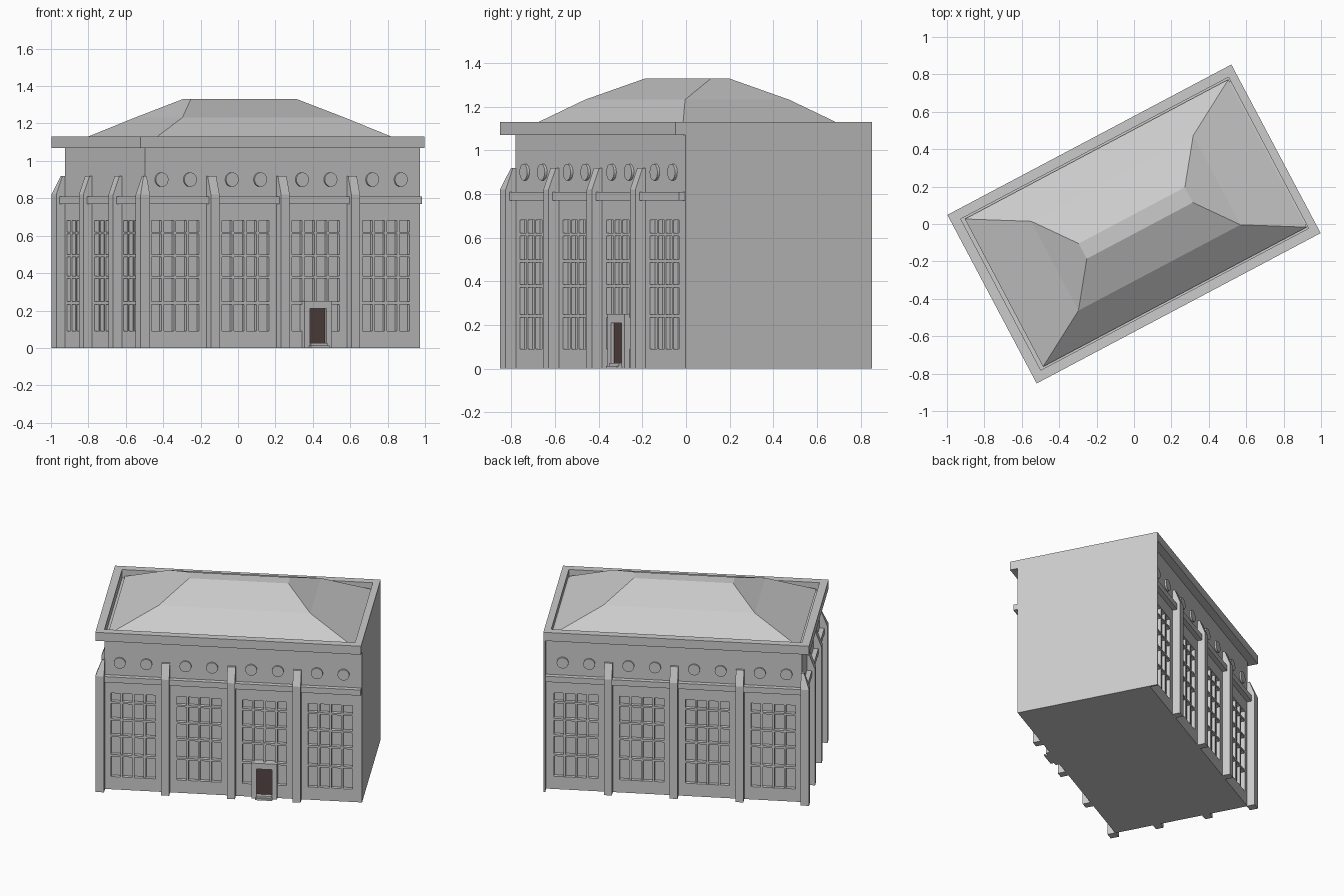
import bpy, bmesh, math
from mathutils import Matrix

if "Cube" in bpy.data.objects:
    bpy.data.objects.remove(bpy.data.objects["Cube"])

ROT = Matrix.Rotation(math.radians(27.9), 4, 'Z')
U0, U1, V = -0.806, 0.859, 0.457      # wall planes in the building's own axes
OUT = 0.053                           # overhang of cornice and buttresses
TOP = 1.07                            # underside of the cornice

# each facade maps (along, outward, height) to building axes
SIDES = {
    "front": lambda a, d, z: (a, -V - d, z),
    "back": lambda a, d, z: (a, V + d, z),
    "left": lambda a, d, z: (U0 - d, a, z),
}
WORLD = lambda x, y, z: (x, y, z)


def loft(bm, rects, f=WORLD):
    """Solid through stacked rectangles (a0, a1, b0, b1, z)."""
    rings = []
    for a0, a1, b0, b1, z in rects:
        pts = [(a0, b0), (a1, b0), (a1, b1), (a0, b1)]
        rings.append([bm.verts.new(f(a, b, z)) for a, b in pts])
    for lo, hi in zip(rings, rings[1:]):
        for i in range(4):
            j = (i + 1) % 4
            bm.faces.new((lo[i], lo[j], hi[j], hi[i]))
    bm.faces.new(rings[0][::-1])
    bm.faces.new(rings[-1])


def box(bm, a0, a1, b0, b1, z0, z1, f=WORLD):
    loft(bm, [(a0, a1, b0, b1, z0), (a0, a1, b0, b1, z1)], f)


def disc(bm, f, a, z, r, d0, d1, n=20):
    ang = [2 * math.pi * i / n for i in range(n)]
    lo, hi = [[bm.verts.new(f(a + r * math.cos(t), d, z + r * math.sin(t)))
               for t in ang] for d in (d0, d1)]
    bm.faces.new(lo)
    bm.faces.new(hi)
    for i in range(n):
        j = (i + 1) % n
        bm.faces.new((lo[i], lo[j], hi[j], hi[i]))


def finish(bm, name, color=None):
    bmesh.ops.recalc_face_normals(bm, faces=bm.faces)
    me = bpy.data.meshes.new(name)
    bm.to_mesh(me)
    bm.free()
    ob = bpy.data.objects.new(name, me)
    bpy.context.collection.objects.link(ob)
    ob.matrix_world = ROT
    if color:
        mat = bpy.data.materials.new(name)
        mat.diffuse_color = color
        mat.use_nodes = True
        mat.node_tree.nodes["Principled BSDF"].inputs["Base Color"].default_value = mat.diffuse_color
        me.materials.append(mat)
    return ob


# core behind the window openings
REC = 0.025
bm = bmesh.new()
box(bm, U0 + REC, U1 - 0.003, -V + REC, V - REC, 0, 1.09)
finish(bm, "core")

# blank end wall
bm = bmesh.new()
box(bm, U1 - 0.012, U1, -V, V + OUT, 0, TOP)
finish(bm, "end_wall")

# bays: centre positions and window half width per facade
LONG = ([-0.621, -0.196, 0.229, 0.654], 0.143, U0, U1 - 0.005)
SHORT = ([-0.328, 0, 0.328], 0.115, -V, V)
ROWS = [(0.09, 0.233), (0.247, 0.371), (0.385, 0.486), (0.50, 0.608), (0.621, 0.681)]
GAP = 0.014


def facade(side, bays, half, start, end):
    f = SIDES[side]
    bm = bmesh.new()
    # solid piers between window openings
    edges = [start] + [c + s * half for c in bays for s in (-1, 1)] + [end]
    for a0, a1 in zip(edges[::2], edges[1::2]):
        box(bm, a0, a1, -REC, 0, 0, TOP, f)
    # sill wall, glazing bars and head wall
    levels = [0] + [z for r in ROWS for z in r] + [TOP]
    step = (2 * half + GAP) / 4
    for c in bays:
        for z0, z1 in zip(levels[::2], levels[1::2]):
            box(bm, c - half, c + half, -REC, 0, z0, z1, f)
        for k in (1, 2, 3):
            a = c - half + k * step
            box(bm, a - GAP, a, -REC, -0.003, ROWS[0][0], ROWS[-1][1], f)
    finish(bm, side + "_wall")
    # string course
    bm = bmesh.new()
    box(bm, start, end, -0.005, 0.032, 0.77, 0.81, f)
    finish(bm, side + "_string_course")


facade("front", *LONG)
facade("back", *LONG)
facade("left", *SHORT)

# round ornaments, two per bay on the long sides
bm = bmesh.new()
for side in ("front", "back"):
    for c in LONG[0]:
        for s in (-1, 1):
            disc(bm, SIDES[side], c + s * 0.086, 0.9, 0.038, -0.005, 0.012)
finish(bm, "round_ornaments")

# buttresses with sloped tops
bm = bmesh.new()
spots = [(s, a) for s in ("front", "back") for a in (-0.408, 0.017, 0.442)]
spots += [("left", -0.17), ("left", 0.17)]
for side, a in spots:
    a0, a1 = a - 0.026, a + 0.026
    loft(bm, [(a0, a1, -0.01, OUT, 0), (a0, a1, -0.01, OUT, 0.82),
              (a0, a1, -0.01, 0.016, 0.918)], SIDES[side])
for side in ("front", "back"):        # corner buttresses slope both ways
    loft(bm, [(U0 - OUT, U0 + 0.003, -0.003, OUT, 0),
              (U0 - OUT, U0 + 0.003, -0.003, OUT, 0.82),
              (U0 - 0.016, U0 + 0.003, -0.003, 0.016, 0.918)], SIDES[side])
finish(bm, "buttresses")

# cornice ring around the sunken roof edge
bm = bmesh.new()
xo, yo, t = U0 - OUT, V + OUT, 0.053
box(bm, xo, U1, -yo, -yo + t, TOP, 1.13)
box(bm, xo, U1, yo - t, yo, TOP, 1.13)
box(bm, xo, xo + t, -yo + t, yo - t, TOP, 1.13)
box(bm, U1 - 0.045, U1, -yo + t, yo - t, TOP, 1.13)
finish(bm, "cornice")

# two-pitch hipped roof
bm = bmesh.new()
loft(bm, [(-0.787, 0.808, -0.447, 0.447, 1.088), (-0.479, 0.501, -0.27, 0.27, 1.232),
          (-0.31, 0.332, -0.046, 0.046, 1.33)])
finish(bm, "roof")

# entrance: surround, steps and door
F, D = SIDES["front"], 0.229
bm = bmesh.new()
for s in (-1, 1):
    a0, a1 = sorted((D + s * 0.05, D + s * 0.083))
    box(bm, a0, a1, -REC, 0.026, 0, 0.25, F)
box(bm, D - 0.05, D + 0.05, -REC, 0.026, 0.21, 0.25, F)
finish(bm, "door_surround")
bm = bmesh.new()
box(bm, D - 0.055, D + 0.055, 0, 0.05, 0, 0.012, F)
box(bm, D - 0.0499, D + 0.0499, 0, 0.038, 0.012, 0.026, F)
finish(bm, "door_steps")
bm = bmesh.new()
box(bm, D - 0.05, D + 0.05, -0.01, 0.012, 0.02, 0.211, F)
finish(bm, "door", (0.09, 0.06, 0.055, 1))
